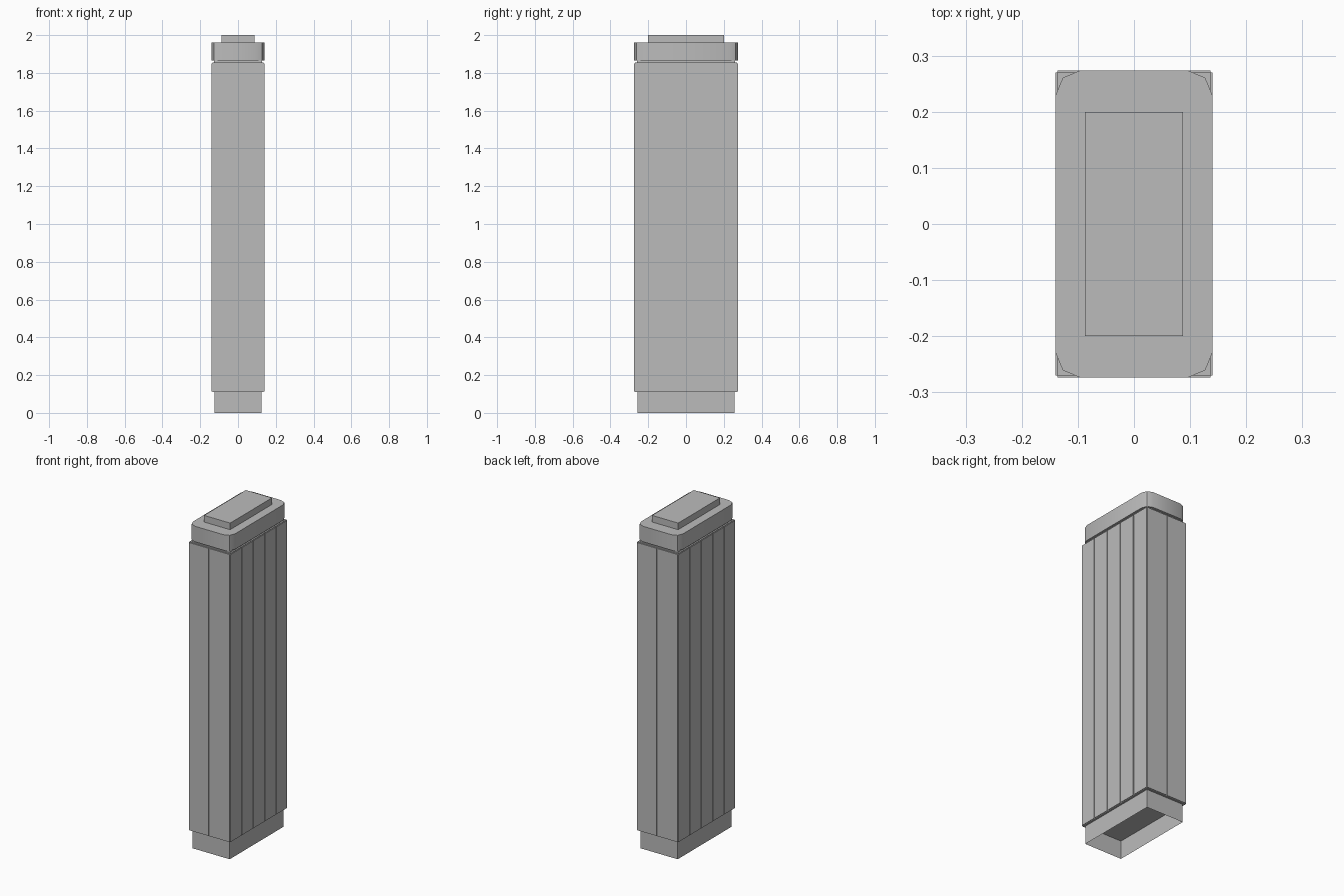
import bpy
import bmesh
import math
from mathutils import Matrix, Vector

cube = bpy.data.objects.get("Cube")
if cube:
    bpy.data.objects.remove(cube, do_unlink=True)

# Single concrete colour
grey = bpy.data.materials.new("concrete_grey")
grey.use_nodes = True
colour = (0.5, 0.5, 0.5, 1)
grey.diffuse_color = colour
grey.node_tree.nodes["Principled BSDF"].inputs["Base Color"].default_value = colour


def add_box(bm, low, high):
    low, high = Vector(low), Vector(high)
    place = Matrix.Translation((low + high) / 2) @ Matrix.Diagonal((*(high - low), 1))
    return bmesh.ops.create_cube(bm, size=1, matrix=place)["verts"]


def finish(name, bm):
    mesh = bpy.data.meshes.new(name)
    bm.to_mesh(mesh)
    bm.free()
    mesh.materials.append(grey)
    obj = bpy.data.objects.new(name, mesh)
    bpy.context.collection.objects.link(obj)
    return obj


def block(name, half_x, half_y, bottom, top, open_bottom=False, corner=0):
    """Centred box, optionally open below or with rounded upright corners."""
    bm = bmesh.new()
    add_box(bm, (-half_x, -half_y, bottom), (half_x, half_y, top))
    if open_bottom:
        faces = [f for f in bm.faces if abs(f.normal.z) > 0.5]
        bmesh.ops.delete(bm, geom=faces, context="FACES")
    if corner:
        uprights = [e for e in bm.edges
                    if abs(e.verts[0].co.z - e.verts[1].co.z) > 0.01]
        bmesh.ops.bevel(bm, geom=uprights, offset=corner, segments=2,
                        profile=0.5, affect="EDGES")
    return finish(name, bm)


# Overall half sizes of the shaft
HX, HY = 0.14, 0.274
BASE_TOP, SHAFT_TOP = 0.11, 1.855
THICK, GAP = 0.004, 0.004

# Stacked volumes
block("base_skirt", 0.125, 0.258, 0, BASE_TOP, open_bottom=True)
block("shaft_core", HX - THICK, HY - THICK, BASE_TOP, SHAFT_TOP)
block("neck", 0.127, 0.26, SHAFT_TOP, 1.866)
cap = block("roof_cap", HX, HY, 1.866, 1.96, corner=0.045)
block("roof_block", 0.0875, 0.2, 1.96, 2)


def cladding(name, half_width, half_depth, count, angle):
    """Row of thin upright panels on one wall, separated by narrow joints."""
    bm = bmesh.new()
    step = 2 * half_width / count
    for i in range(count):
        left = -half_width + i * step
        add_box(bm, (left + GAP, -half_depth, BASE_TOP + GAP),
                (left + step - GAP, THICK - half_depth, SHAFT_TOP - GAP))
    bmesh.ops.rotate(bm, verts=bm.verts, matrix=Matrix.Rotation(angle, 3, "Z"))
    return finish(name, bm)


# Two panels on each narrow wall, five on each wide wall
cladding("front_panels", HX, HY, 2, 0)
cladding("back_panels", HX, HY, 2, math.pi)
cladding("left_panels", HY, HX, 5, math.pi / 2)
cladding("right_panels", HY, HX, 5, -math.pi / 2)

# Soft corners on the cap
bpy.ops.object.select_all(action="DESELECT")
cap.select_set(True)
bpy.context.view_layer.objects.active = cap
bpy.ops.object.shade_smooth_by_angle(angle=math.radians(30))
